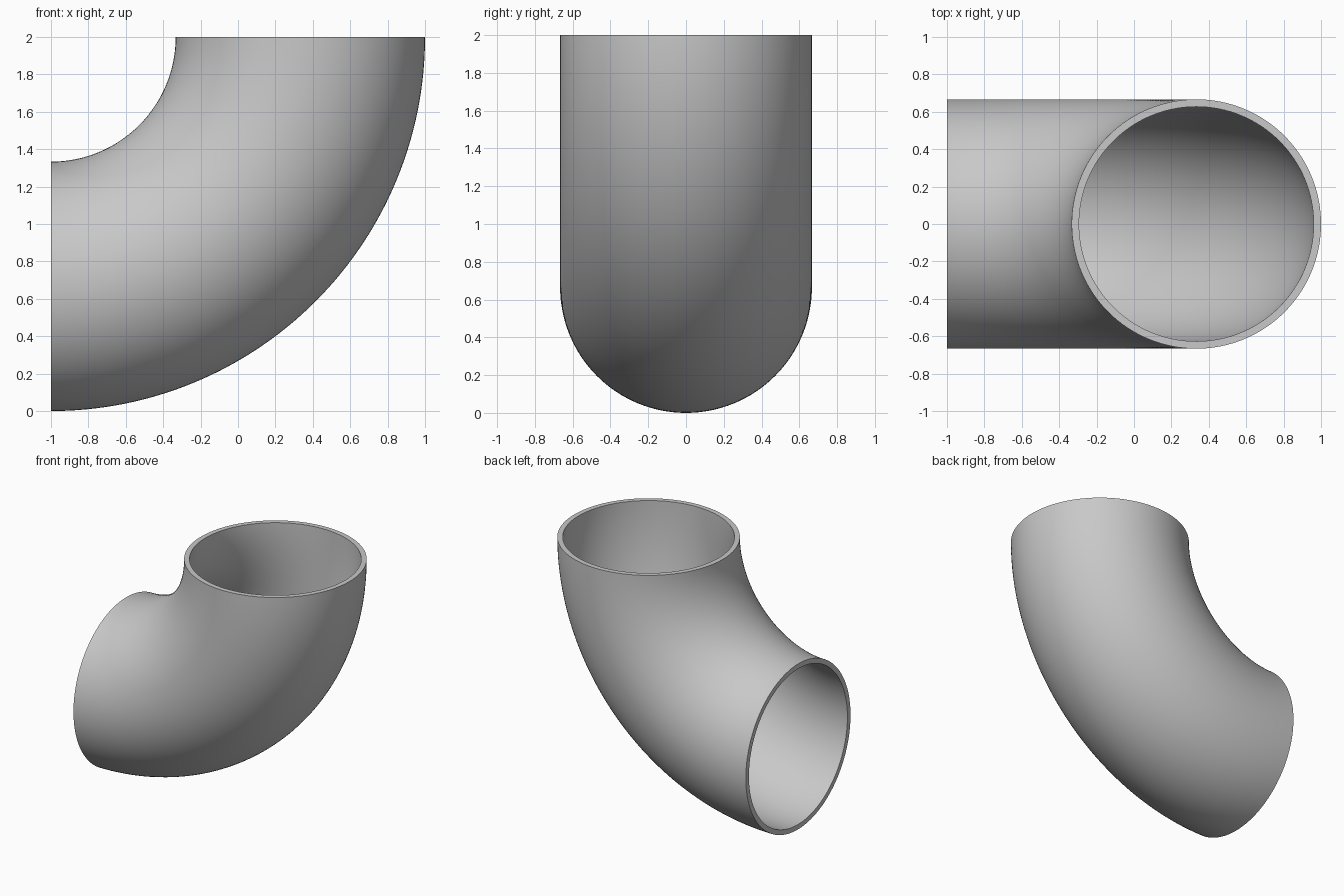
import bpy
import bmesh
import math
from mathutils import Vector, Matrix

default = bpy.data.objects.get("Cube")
if default:
    bpy.data.objects.remove(default, do_unlink=True)

OUTER = 2 / 3
INNER = 0.627
BEND = 4 / 3
SIDES = 128
STEPS = 64
CENTRE = Vector((-1, 0, 2))

# Single metal colour
metal = bpy.data.materials.new("grey_metal")
metal.use_nodes = True
colour = (0.58, 0.58, 0.58, 1)
metal.diffuse_color = colour
metal.node_tree.nodes["Principled BSDF"].inputs["Base Color"].default_value = colour

bm = bmesh.new()


def sweep_wall(radius):
    """Sweep a circle through a quarter turn; return the edges of its two ends."""
    place = Matrix.Translation(CENTRE - Vector((0, 0, BEND))) @ Matrix.Rotation(math.pi / 2, 4, "Y")
    ring = bmesh.ops.create_circle(bm, segments=SIDES, radius=radius, matrix=place)["verts"]
    start = list({e for v in ring for e in v.link_edges})
    swept = bmesh.ops.spin(bm, geom=ring + start, cent=CENTRE, axis=(0, 1, 0),
                           angle=-math.pi / 2, steps=STEPS, use_duplicate=False)
    end = [g for g in swept["geom_last"] if isinstance(g, bmesh.types.BMEdge)]
    return start, end


def add_rim(outer, inner):
    """Join each outer edge to the inner edge facing it."""
    inner_verts = {v for e in inner for v in e.verts}
    for edge in outer:
        a, b = edge.verts
        c, d = [min(inner_verts, key=lambda v: (v.co - o.co).length_squared) for o in (b, a)]
        bm.faces.new((a, b, c, d))


# Outer and inner walls, joined by a flat rim at each opening
for outer_end, inner_end in zip(sweep_wall(OUTER), sweep_wall(INNER)):
    add_rim(outer_end, inner_end)
bmesh.ops.recalc_face_normals(bm, faces=bm.faces[:])

mesh = bpy.data.meshes.new("pipe_elbow")
bm.to_mesh(mesh)
bm.free()
mesh.materials.append(metal)
elbow = bpy.data.objects.new("pipe_elbow", mesh)
bpy.context.collection.objects.link(elbow)

# Smooth walls with crisp rim edges
bpy.ops.object.select_all(action="DESELECT")
elbow.select_set(True)
bpy.context.view_layer.objects.active = elbow
bpy.ops.object.shade_smooth_by_angle(angle=math.radians(30))
